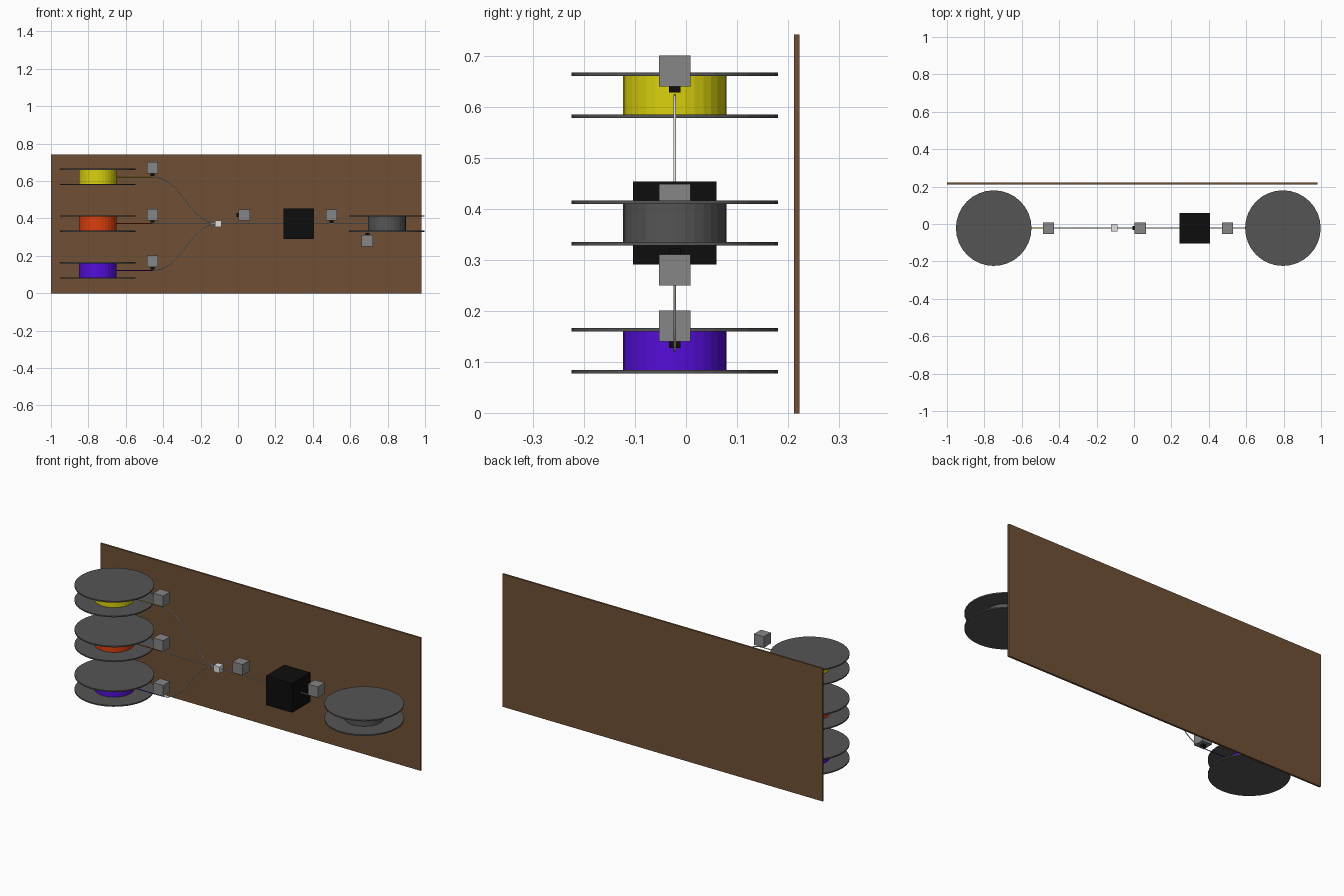
import bpy, bmesh
from mathutils import Matrix, Vector

if "Cube" in bpy.data.objects:
    bpy.data.objects.remove(bpy.data.objects["Cube"])

Y = -0.022   # common depth plane of the filament path


def mat(name, r, g, b):
    m = bpy.data.materials.new(name)
    m.diffuse_color = (r, g, b, 1)
    m.use_nodes = True
    m.node_tree.nodes["Principled BSDF"].inputs["Base Color"].default_value = m.diffuse_color
    return m


brown = mat("board brown", .16, .08, .036)
yellow = mat("yellow filament", .70, .64, .004)
orange = mat("orange filament", .70, .05, .004)
purple = mat("purple filament", .09, .004, .70)
dark_grey = mat("spool grey", .09, .09, .09)
grey = mat("sensor grey", .24, .24, .24)
white = mat("tube white", .75, .75, .75)
black = mat("black", .004, .004, .004)


def finish(name, bm, m):
    me = bpy.data.meshes.new(name)
    bm.to_mesh(me)
    bm.free()
    me.materials.append(m)
    ob = bpy.data.objects.new(name, me)
    bpy.context.collection.objects.link(ob)
    return ob


def box(name, centre, size, m):
    bm = bmesh.new()
    bmesh.ops.create_cube(bm, size=1)
    bmesh.ops.scale(bm, vec=size, verts=bm.verts)
    bmesh.ops.translate(bm, vec=centre, verts=bm.verts)
    return finish(name, bm, m)


def disc(name, x, z, r, h, m):
    bm = bmesh.new()
    bmesh.ops.create_cone(bm, cap_ends=True, segments=32, radius1=r, radius2=r,
                          depth=h, matrix=Matrix.Translation((x, Y, z)))
    return finish(name, bm, m)


def spool(name, x, z, m):
    disc(name + "_core", x, z, .101, .077, m)
    for side, s in (("top", 1), ("bottom", -1)):
        disc(f"{name}_{side}_flange", x, z + s * .041, .202, .007, dark_grey)


def tube(name, a, b, r, m, bend=0):
    """Thin round line from a to b (x, z), S-shaped when bend is given."""
    cu = bpy.data.curves.new(name, 'CURVE')
    cu.dimensions = '3D'
    cu.bevel_depth = r
    cu.bevel_resolution = 2
    cu.use_fill_caps = True
    cu.resolution_u = 20 if bend else 1
    sp = cu.splines.new('BEZIER')
    sp.bezier_points.add(1)
    d = bend or (b[0] - a[0]) / 3
    for p, (x, z) in zip(sp.bezier_points, (a, b)):
        p.co = (x, Y, z)
        p.handle_left = (x - d, Y, z)
        p.handle_right = (x + d, Y, z)
    cu.materials.append(m)
    ob = bpy.data.objects.new(name, cu)
    bpy.context.collection.objects.link(ob)


def sensor(name, x, z, facing):
    """Grey cube with a small black eye on the side given by facing."""
    c = Vector((x, Y, z))
    f = Vector(facing)
    box(name, c, (.061, .061, .061), grey)
    size = [.012 if v else .022 for v in f]
    box(name + "_eye", c + f * .0365, size, black)


# Back board
box("back_board", (-.01, .217, .37), (1.98, .011, .742), brown)

# Feed lanes: spool, filament, sensor and tube to the merger
MID = .372
for lane, z, m in (("upper", .622, yellow), ("middle", MID, orange), ("lower", .122, purple)):
    spool(lane + "_spool", -.75, z, m)
    tube(lane + "_filament", (-.65, z), (-.457, z), .0022, m)
    sensor(lane + "_sensor", -.457, z + .048, (0, 0, -1))
    tube(lane + "_tube", (-.457, z), (-.105, MID), .0026, white,
         0 if z == MID else .16)
    # dark winding edge is the same core, nothing more needed

# Merger and main tube
box("merger", (-.105, Y, MID), (.036, .036, .036), white)
tube("main_tube", (-.105, MID), (.326, MID), .0026, white)

# Drive box, output tube and take-up spool
box("drive_box", (.326, Y, MID), (.163, .163, .163), black)
tube("output_tube", (.326, MID), (.70, MID), .0026, white)
spool("takeup_spool", .796, MID, dark_grey)

# Remaining sensors
sensor("merge_sensor", .034, .418, (-1, 0, 0))
sensor("output_sensor", .5, .418, (0, 0, -1))
sensor("takeup_sensor", .692, .28, (0, 0, 1))
